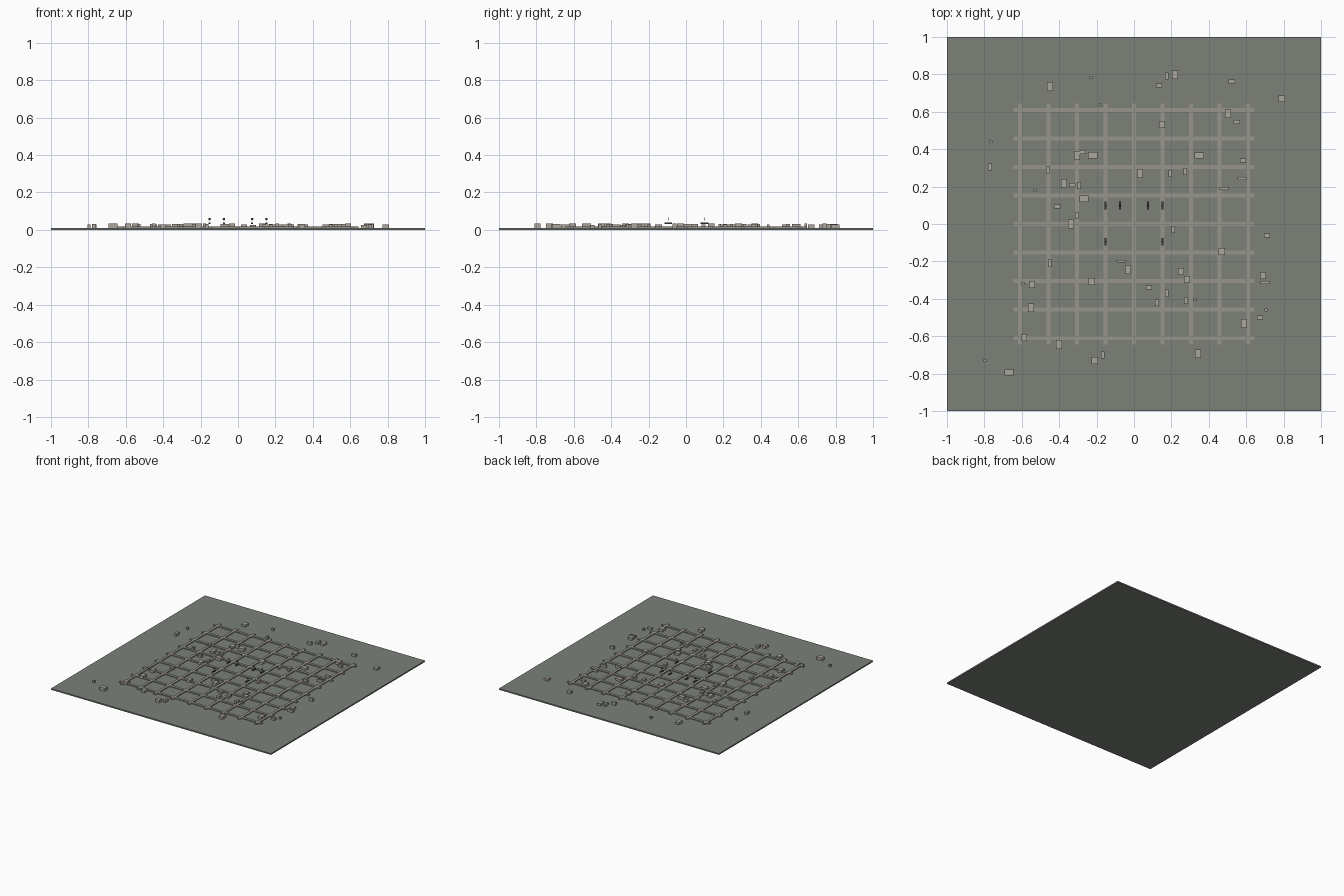
import bpy, bmesh, math, random
from mathutils import Matrix, Vector

if "Cube" in bpy.data.objects:
    bpy.data.objects.remove(bpy.data.objects["Cube"])

random.seed(4)


def material(name, rgb):
    m = bpy.data.materials.new(name)
    m.diffuse_color = (*rgb, 1)
    m.use_nodes = True
    m.node_tree.nodes["Principled BSDF"].inputs["Base Color"].default_value = m.diffuse_color
    return m


GROUND = material("grey_green", (0.20, 0.22, 0.19))
STONE = material("pale_stone", (0.31, 0.30, 0.26))
RUBBLE = material("rubble", (0.40, 0.38, 0.33))
DARK = material("dark_metal", (0.06, 0.06, 0.06))


def add_box(bm, center, size):
    mat = Matrix.Translation(Vector(center)) @ Matrix.Diagonal((*size, 1))
    bmesh.ops.create_cube(bm, size=1, matrix=mat)


def finish(bm, name, mat):
    mesh = bpy.data.meshes.new(name)
    bm.to_mesh(mesh)
    bm.free()
    ob = bpy.data.objects.new(name, mesh)
    ob.data.materials.append(mat)
    bpy.context.collection.objects.link(ob)
    return ob


# Ground slab
TOP = 0.011
bm = bmesh.new()
add_box(bm, (0, 0, TOP / 2), (2, 2, TOP))
finish(bm, "ground_slab", GROUND)

# Grid of raised strips
PITCH, LENGTH, WIDTH, RISE = 0.1525, 1.29, 0.021, 0.008
bm = bmesh.new()
for i in range(-4, 5):
    z = TOP + RISE / 2 - 0.001
    add_box(bm, (i * PITCH, 0, z), (WIDTH, LENGTH, RISE))
    add_box(bm, (0, i * PITCH, z), (LENGTH, WIDTH, RISE))
finish(bm, "grid_strips", STONE)

# Scattered rubble blocks, grouped by footprint
groups = {
    (0.032, 0.046): [(-.45, .735), (.22, .797), (.503, .59), (-.305, .367), (-.374, .217),
                     (-.337, 0), (-.032, -.243), (.588, -.532), (-.55, -.447), (-.4, -.644),
                     (.343, -.693), (.032, .27)],
    (0.034, 0.036): [(.79, .67), (.47, -.147), (.251, -.254), (.69, -.275), (-.545, -.323),
                     (-.588, -.607), (-.209, -.73), (.283, -.297), (.15, .53), (-.225, -.307)],
    (0.050, 0.034): [(-.267, .135), (-.668, -.794), (-.22, .367), (.348, .366)],
    (0.019, 0.038): [(.175, .792), (-.77, .305), (-.46, .29), (-.294, .205), (-.305, .045),
                     (.193, .27), (.273, .28), (-.45, -.21), (.278, -.41), (.176, -.37),
                     (.123, -.42), (-.166, -.7), (.209, -.03)],
    (0.034, 0.021): [(.134, .74), (.523, .762), (.55, .545), (-.273, .385), (-.33, .208),
                     (-.41, .094), (.583, .34), (.711, -.062), (.674, -.5), (.08, -.34)],
    (0.048, 0.014): [(.578, .243), (.48, .19), (-.07, -.2), (.7, -.313)],
    (0.016, 0.014): [(-.23, .785), (-.18, .64), (-.765, .44), (-.53, .18), (.706, -.46),
                     (.326, -.404), (-.594, -.318), (-.797, -.73)],
}
bm = bmesh.new()
for (sx, sy), spots in groups.items():
    for x, y in spots:
        h = random.uniform(0.017, 0.025)
        add_box(bm, (x, y, TOP - 0.001 + h / 2), (sx, sy, h))
finish(bm, "rubble_blocks", RUBBLE)

# Small hovering bars, each with a thin round disc above
bars, discs = bmesh.new(), bmesh.new()
for x, y in ((.152, .098), (.075, .098), (.152, -.095)):
    for s in (-1, 1):
        add_box(bars, (s * x, y, 0.035), (0.012, 0.042, 0.007))
        mat = Matrix.Translation((s * x, y, 0.058)) @ Matrix.Rotation(math.pi / 2, 4, 'X')
        bmesh.ops.create_cone(discs, cap_ends=True, segments=12, radius1=0.007,
                              radius2=0.007, depth=0.003, matrix=mat)
finish(bars, "small_bars", DARK)
finish(discs, "small_discs", DARK)
